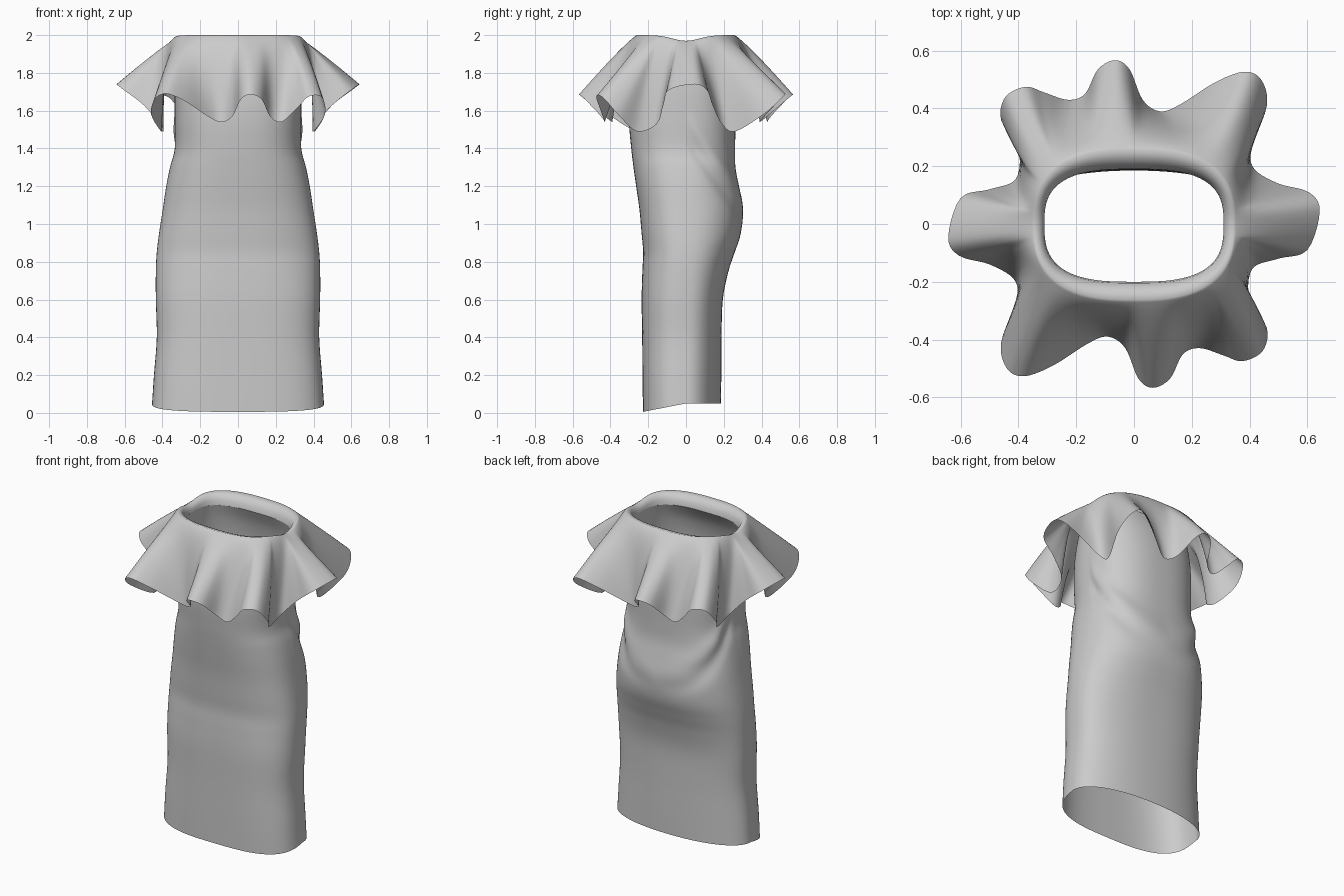
import bpy, bmesh, math

if "Cube" in bpy.data.objects:
    bpy.data.objects.remove(bpy.data.objects["Cube"])


def catmull(pts, n, closed):
    """Smooth curve through points of any dimension, n steps per span."""
    m = len(pts)
    get = (lambda i: pts[i % m]) if closed else (lambda i: pts[max(0, min(m - 1, i))])
    out = []
    for i in range(m if closed else m - 1):
        p0, p1, p2, p3 = get(i - 1), get(i), get(i + 1), get(i + 2)
        for k in range(n):
            t = k / n
            out.append([0.5 * (2 * b + (c - a) * t + (2 * a - 5 * b + 4 * c - d) * t * t
                               + (3 * b - a - 3 * c + d) * t ** 3)
                        for a, b, c, d in zip(p0, p1, p2, p3)])
    if not closed:
        out.append(list(pts[-1]))
    return out


def oval(ang, a, yf, yb, p, pb):
    """Point on a rounded-box oval with separate front and back depth and squareness."""
    c, s = math.cos(ang), math.sin(ang)
    b, e = (yb, pb) if s > 0 else (yf, p)
    r = (abs(c / a) ** e + abs(s / b) ** e) ** (-1 / e)
    return r * c, r * s


def loft(name, rings):
    """Skin a list of closed rings into an open smooth surface."""
    bm = bmesh.new()
    vs = [[bm.verts.new(co) for co in ring] for ring in rings]
    n = len(rings[0])
    for lo, hi in zip(vs, vs[1:]):
        for j in range(n):
            k = (j + 1) % n
            bm.faces.new((lo[j], lo[k], hi[k], hi[j]))
    bmesh.ops.recalc_face_normals(bm, faces=bm.faces[:])
    me = bpy.data.meshes.new(name)
    bm.to_mesh(me)
    bm.free()
    for f in me.polygons:
        f.use_smooth = True
    ob = bpy.data.objects.new(name, me)
    bpy.context.collection.objects.link(ob)
    return ob


# Dress body: height, half width, front depth, back depth, front and back squareness
profile = [
    (0.05, .455, .228, .185, 3.0, 2.2), (0.20, .445, .23, .187, 3.0, 2.2),
    (0.40, .430, .232, .188, 2.9, 2.3), (0.60, .435, .235, .195, 2.8, 2.4),
    (0.75, .435, .231, .225, 2.6, 2.4), (0.85, .430, .227, .258, 2.5, 2.4),
    (0.95, .418, .235, .290, 2.5, 2.4), (1.08, .398, .247, .302, 2.5, 2.4),
    (1.20, .380, .264, .280, 2.5, 2.4), (1.30, .360, .278, .262, 2.5, 2.5),
    (1.40, .335, .290, .260, 2.5, 2.5), (1.55, .335, .302, .262, 2.5, 2.5),
    (1.70, .335, .295, .255, 2.5, 2.5), (1.83, .325, .260, .230, 2.6, 2.6),
    (1.93, .310, .200, .190, 2.9, 2.9)]
body = []
for z, a, yf, yb, p, pb in catmull(profile, 5, False):
    ring = []
    for j in range(120):
        # angles follow the flattened section so the corners stay dense
        t = math.tau * j / 120
        ang = math.atan2(0.5 * math.sin(t), math.cos(t))
        x, y = oval(ang, a, yf, yb, p, pb)
        drop = max(0, -y / yf) * 0.05 * max(0, 1 - z / 0.45)
        # diagonal drape folds running from the sides to the small of the back
        if y > 0:
            side = min(1, y / 0.05) * min(1, abs(x) / 0.25)
            fold = .010 * math.exp(-((z - 1.56 + 1.4 * y) / .05) ** 2)
            fold -= .010 * math.exp(-((z - 1.46 + 1.4 * y) / .05) ** 2)
            x *= 1 + side * fold / a
            y *= 1 + side * fold / yb
        ring.append((x, y, z - drop))
    body.append(ring)
loft("dress_body", body)

# Ruffle hem: half the wavy outline, the rest is its half turn
half = [
    (.643, .045, 1.74), (.605, .11, 1.71), (.50, .14, 1.63), (.417, .19, 1.53),
    (.407, .26, 1.49), (.46, .41, 1.58), (.44, .50, 1.66), (.38, .527, 1.69),
    (.28, .49, 1.65), (.16, .414, 1.57), (.09, .39, 1.54), (.03, .43, 1.57),
    (-.015, .535, 1.66), (-.065, .567, 1.685), (-.125, .535, 1.66), (-.17, .45, 1.57),
    (-.23, .43, 1.54), (-.31, .455, 1.61), (-.375, .475, 1.675), (-.445, .44, 1.67),
    (-.46, .36, 1.58), (-.40, .26, 1.49), (-.41, .155, 1.53), (-.50, .12, 1.63),
    (-.60, .09, 1.71)]
hem = catmull(half + [(-x, -y, z) for x, y, z in half], 5, True)
angles = [math.atan2(0.62 * y, x) for x, y, z in hem]


def collar_ring(a, yf, yb, z, p, dip):
    out = []
    for ang in angles:
        x, y = oval(ang, a, yf, yb, p, p)
        out.append((x, y, z - dip * math.exp(-(y / .1) ** 2)))
    return out


# Rolled neck edge, then a flare that bends over and fans out to the hem
edge = collar_ring(.31, .20, .19, 1.93, 2.9, 0)
roll = [collar_ring(.314, .205, .197, 1.96, 2.85, .012),
        collar_ring(.325, .228, .222, 1.99, 2.75, .028)]
crest = collar_ring(.345, .262, .258, 2.0, 2.65, .03)
bend = collar_ring(.41, .34, .34, 1.945, 2.6, .01)
flare = []
for i in range(19):
    t = i / 18
    flare.append([tuple((1 - t) ** 2 * a + 2 * t * (1 - t) * b + t * t * c
                        for a, b, c in zip(p, q, h))
                  for p, q, h in zip(crest, bend, hem)])
loft("neck_ruffle", [edge] + roll + flare)
